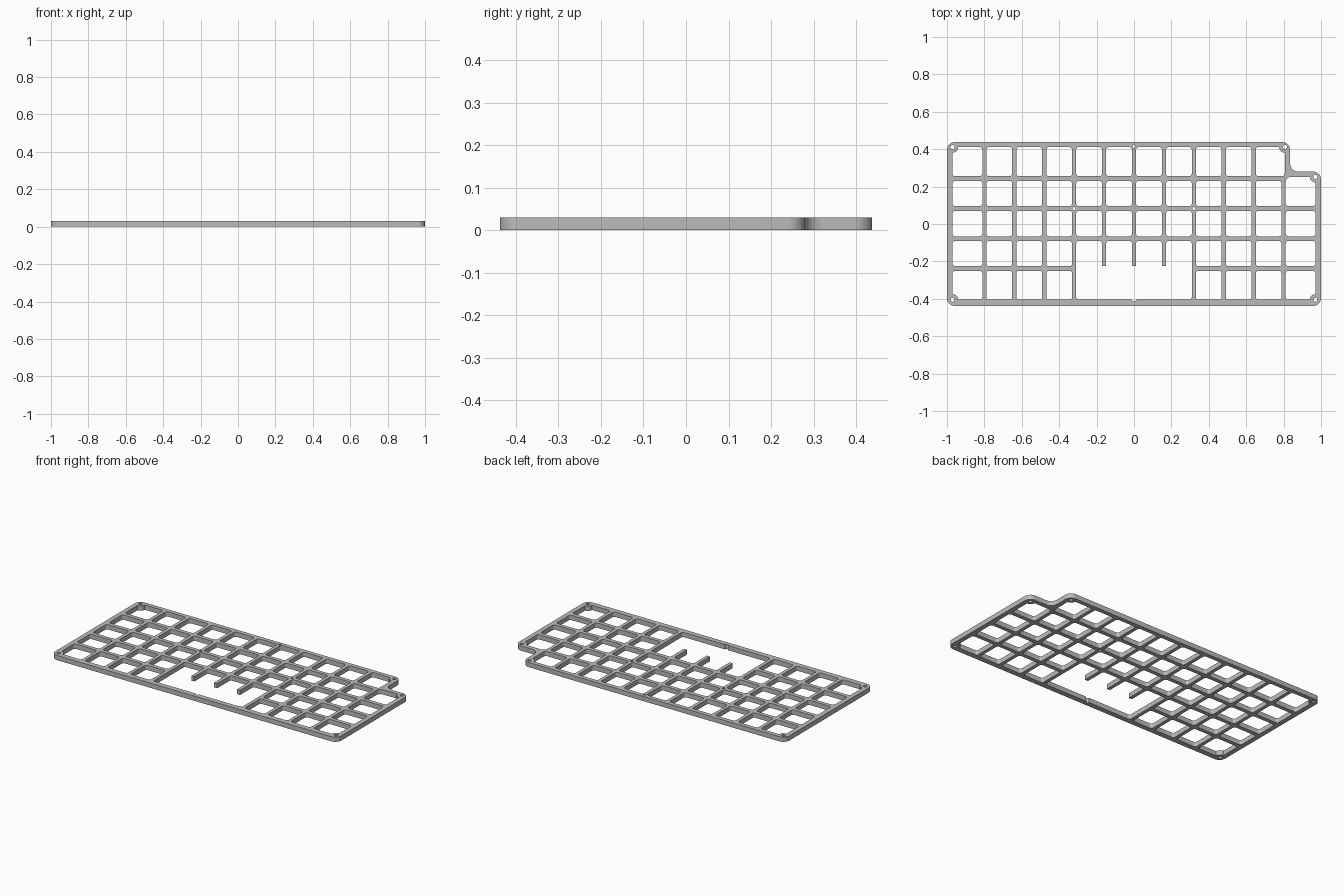
import bpy
import bmesh
from math import cos, sin, pi
from mathutils import Vector

if "Cube" in bpy.data.objects:
    bpy.data.objects.remove(bpy.data.objects["Cube"], do_unlink=True)

HEIGHT = 0.03
HALF_X, HALF_Y = 1.0, 0.438          # outer half sizes
IN_X, IN_Y0, IN_Y1 = 0.97, -0.405, 0.411   # inner wall faces
BAR_X, BAR_Y = 0.011, 0.0125         # half widths of the bars
PITCH = 0.16
FILLET = 0.014
BOSS = -0.03                         # negative radius leaves a round boss


def rounded(corners, steps=6):
    """Right-angled outline; radius > 0 rounds a corner, < 0 scoops it around a boss."""
    pts = []
    n = len(corners)
    for i, (x, y, r) in enumerate(corners):
        p = Vector((x, y))
        if r == 0:
            pts.append(p)
            continue
        a = (Vector(corners[i - 1][:2]) - p).normalized()
        b = (Vector(corners[(i + 1) % n][:2]) - p).normalized()
        for k in range(steps + 1):
            t = k / steps * pi / 2
            if r > 0:
                pts.append(p + r * (a * (1 - sin(t)) + b * (1 - cos(t))))
            else:
                pts.append(p - r * (a * cos(t) + b * sin(t)))
    return pts


def circle(x, y, r, n=16):
    return [Vector((x + r * cos(2 * pi * k / n), y + r * sin(2 * pi * k / n)))
            for k in range(n)]


# Outer outline with the stepped back corner
NOTCH_X, NOTCH_Y, R = 0.835, 0.28, 0.042
loops = [rounded([
    (-HALF_X, -HALF_Y, R), (HALF_X, -HALF_Y, R), (HALF_X, NOTCH_Y, R),
    (NOTCH_X, NOTCH_Y, R), (NOTCH_X, HALF_Y, R), (-HALF_X, HALF_Y, R)], 8)]

# Key openings between the bars
bars_x = [PITCH * i for i in range(-5, 6)]
bars_y = [-0.238, -0.078, 0.083, 0.243]
cols = list(zip([-IN_X] + [b + BAR_X for b in bars_x],
                [b - BAR_X for b in bars_x] + [IN_X]))
rows = list(zip([IN_Y0] + [b + BAR_Y for b in bars_y],
                [b - BAR_Y for b in bars_y] + [IN_Y1]))

for j, (y0, y1) in enumerate(rows):
    for i, (x0, x1) in enumerate(cols):
        if j < 2 and 4 <= i <= 7:
            continue                  # wide front opening
        if j == 4 and i == 11:
            continue                  # stepped corner
        r = [FILLET] * 4              # front left, front right, back right, back left
        if j == 0 and i == 0:
            r[0] = BOSS
        if j == 0 and i == 11:
            r[1] = BOSS
        if j == 4 and i == 0:
            r[3] = BOSS
        if j == 4 and i == 10:
            x1, r[2] = 0.806, BOSS
        if j == 3 and i == 11:
            y1, r[2], r[3] = 0.252, BOSS, 0.028
        loops.append(rounded([(x0, y0, r[0]), (x1, y0, r[1]),
                              (x1, y1, r[2]), (x0, y1, r[3])], 5))

# Wide front opening with three fingers and a half-round cut in the front wall
wide_x = 2 * PITCH - BAR_X
wide_y = rows[1][1]
finger_y = -0.224
wide = [(-wide_x, IN_Y0, FILLET),
        (-0.01, IN_Y0, 0), (-0.01, IN_Y0 - 0.01, 0.009),
        (0.01, IN_Y0 - 0.01, 0.009), (0.01, IN_Y0, 0),
        (wide_x, IN_Y0, FILLET), (wide_x, wide_y, FILLET)]
for x in (PITCH, 0, -PITCH):
    wide += [(x + BAR_X, wide_y, FILLET), (x + BAR_X, finger_y, 0.003),
             (x - BAR_X, finger_y, 0.003), (x - BAR_X, wide_y, FILLET)]
wide.append((-wide_x, wide_y, FILLET))
loops.append(rounded(wide, 5))

# Screw holes in the corner bosses and at bar crossings
for x, y in ((-IN_X, IN_Y0), (IN_X, IN_Y0), (-IN_X, IN_Y1), (0.807, IN_Y1), (IN_X, 0.252)):
    loops.append(circle(x, y, 0.011))
for x, y in ((0, 0.415), (-2 * PITCH, 0.083), (2 * PITCH, 0.083)):
    loops.append(circle(x, y, 0.008))

# Fill the outlines and extrude them into a plate
bm = bmesh.new()
edges = []
for pts in loops:
    vs = [bm.verts.new((p.x, p.y, 0)) for p in pts]
    edges += [bm.edges.new((vs[k - 1], vs[k])) for k in range(len(vs))]
bmesh.ops.triangle_fill(bm, use_beauty=True, edges=edges, normal=(0, 0, 1))
top = bmesh.ops.extrude_face_region(bm, geom=bm.faces[:], use_keep_orig=True)
bmesh.ops.translate(bm, vec=(0, 0, HEIGHT),
                    verts=[g for g in top["geom"] if isinstance(g, bmesh.types.BMVert)])
bmesh.ops.recalc_face_normals(bm, faces=bm.faces[:])
mesh = bpy.data.meshes.new("grid_plate")
bm.to_mesh(mesh)
bm.free()

grey = bpy.data.materials.new("light_grey")
grey.use_nodes = True
colour = (0.5, 0.5, 0.5, 1)
grey.diffuse_color = colour
grey.node_tree.nodes["Principled BSDF"].inputs["Base Color"].default_value = colour
mesh.materials.append(grey)

plate = bpy.data.objects.new("grid_plate", mesh)
bpy.context.collection.objects.link(plate)
bpy.ops.object.select_all(action="DESELECT")
plate.select_set(True)
bpy.context.view_layer.objects.active = plate
bpy.ops.object.shade_smooth_by_angle(angle=pi / 6)
